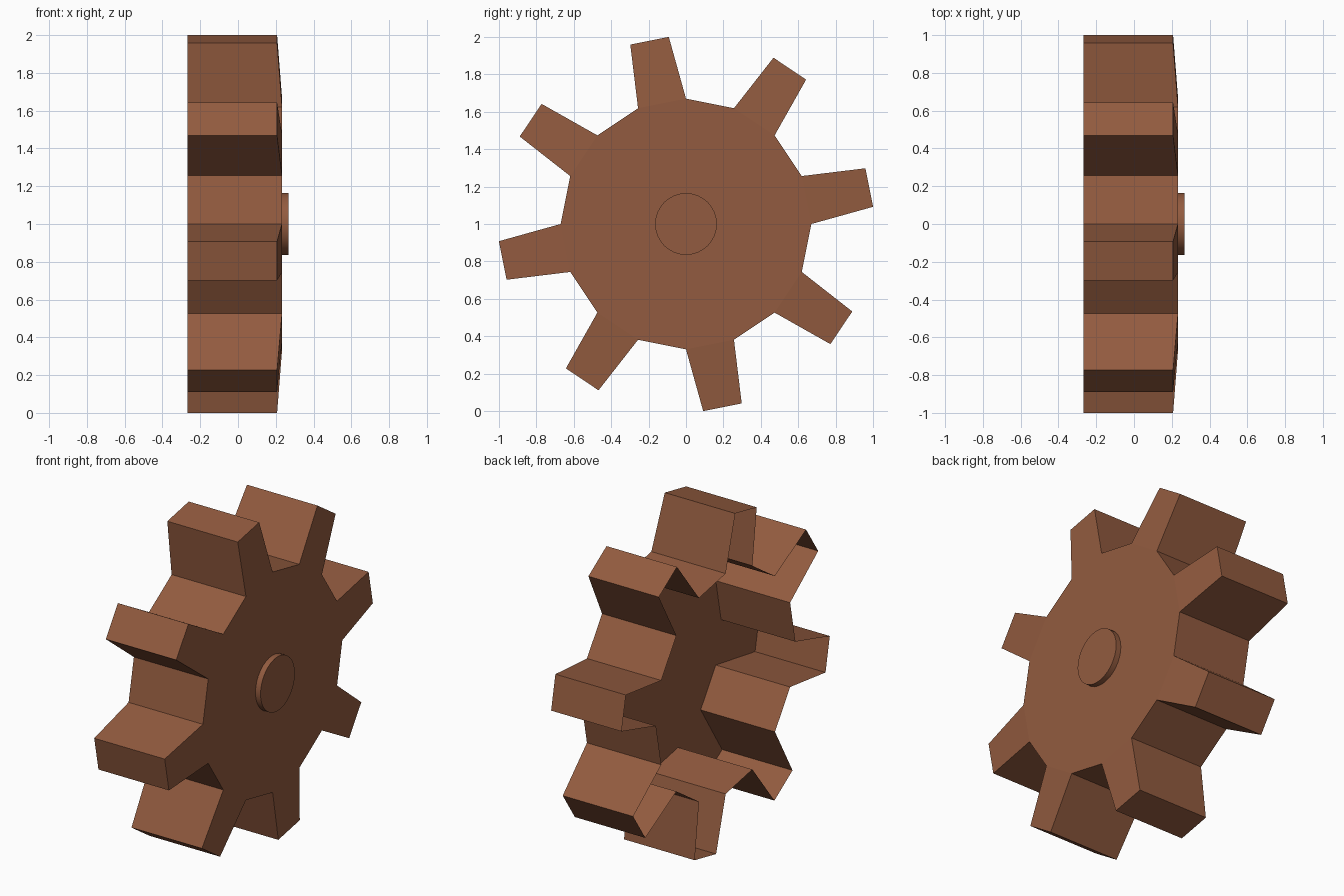
import bpy, bmesh
from math import sin, cos, radians

if "Cube" in bpy.data.objects:
    bpy.data.objects.remove(bpy.data.objects["Cube"])

TEETH = 8
STEP = 360 / TEETH
ROOT_R, TIP_R = 0.67, 1.0045
BACK_X, ROOT_X, TIP_X, HUB_X = -0.267, 0.233, 0.207, 0.267

brown = bpy.data.materials.new("brown")
brown.diffuse_color = (0.29, 0.105, 0.05, 1)
brown.use_nodes = True
brown.node_tree.nodes["Principled BSDF"].inputs["Base Color"].default_value = brown.diffuse_color


def point(x, r, deg):
    a = radians(deg)
    return (x, r * cos(a), 1 + r * sin(a))


def finish(bm, name):
    mesh = bpy.data.meshes.new(name)
    bm.to_mesh(mesh)
    bm.free()
    mesh.materials.append(brown)
    obj = bpy.data.objects.new(name, mesh)
    bpy.context.collection.objects.link(obj)
    return obj


# Gear shell: toothed rim, flat front, open back
bm = bmesh.new()
rim, disc = [], []
for i in range(TEETH):
    base = i * STEP
    tooth = [bm.verts.new(point(x, r, base + d)) for x, r, d in (
        (ROOT_X, ROOT_R, 0), (TIP_X, TIP_R, 5.25),
        (TIP_X, TIP_R, 17.25), (ROOT_X, ROOT_R, 22.5))]
    bm.faces.new(tooth)  # sloping tooth front
    rim += tooth
    disc += [tooth[0], tooth[3]]
bm.faces.new(disc)
back = [bm.verts.new((BACK_X, v.co.y, v.co.z)) for v in rim]
for i in range(len(rim)):
    j = (i + 1) % len(rim)
    bm.faces.new((rim[i], back[i], back[j], rim[j]))
finish(bm, "gear_shell")

# Raised hub disc on the front
bm = bmesh.new()
SIDES = 32
inner = [bm.verts.new(point(ROOT_X, 0.165, i * 360 / SIDES)) for i in range(SIDES)]
outer = [bm.verts.new((HUB_X, v.co.y, v.co.z)) for v in inner]
bm.faces.new(outer)
for i in range(SIDES):
    j = (i + 1) % SIDES
    bm.faces.new((inner[i], inner[j], outer[j], outer[i])).smooth = True
hub = finish(bm, "hub_disc")
hub.select_set(True)
bpy.context.view_layer.objects.active = hub
bpy.ops.object.shade_smooth_by_angle(angle=radians(30))
